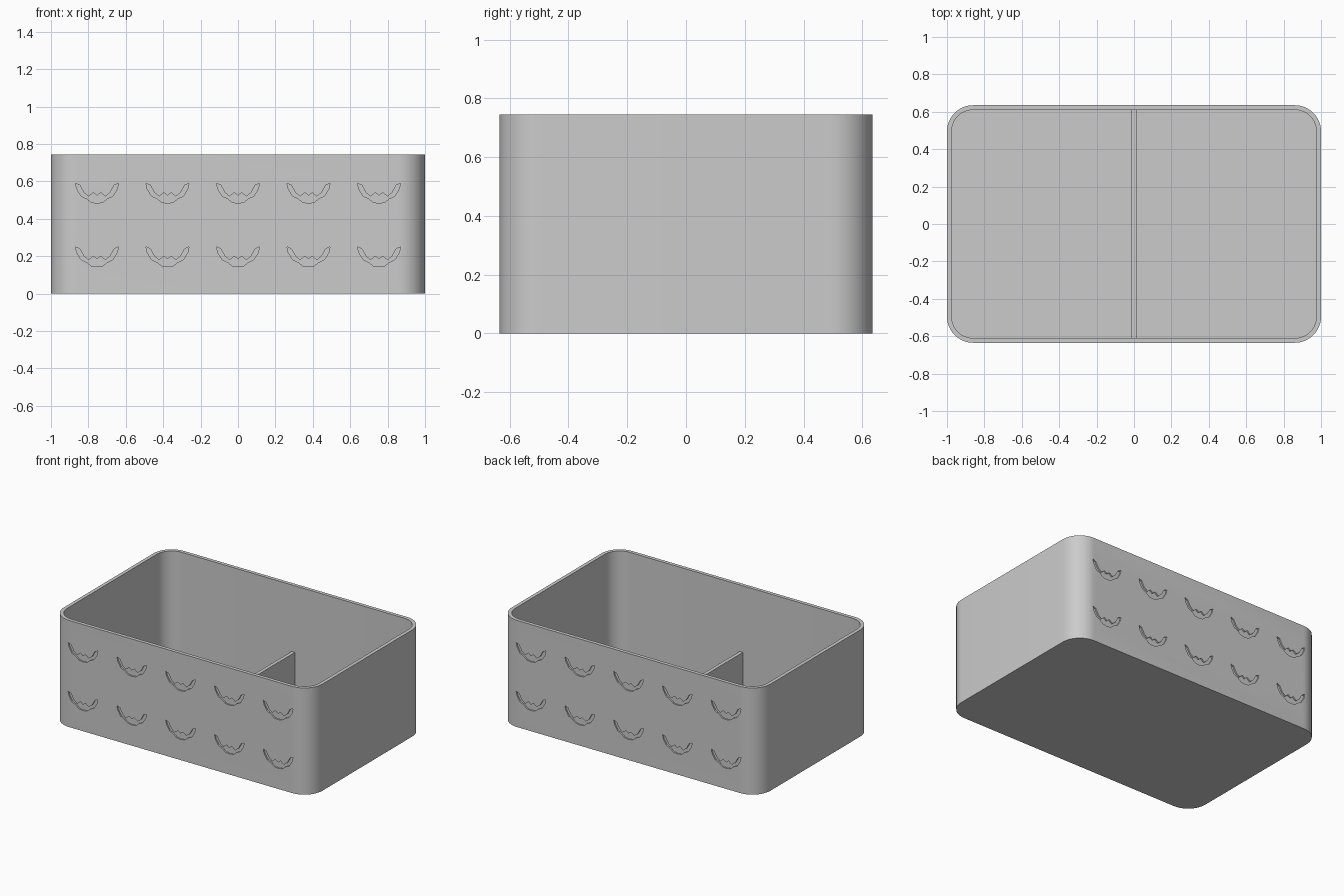
import bpy, bmesh, math
from mathutils import Matrix

cube = bpy.data.objects.get("Cube")
if cube:
    bpy.data.objects.remove(cube, do_unlink=True)

W, D, H = 1.0, 0.635, 0.745      # half width, half depth, height
WALL, RADIUS, FLOOR = 0.025, 0.14, 0.025

grey = bpy.data.materials.new("plain_grey")
grey.use_nodes = True
colour = (0.6, 0.6, 0.6, 1)
grey.diffuse_color = colour
grey.node_tree.nodes["Principled BSDF"].inputs["Base Color"].default_value = colour


def finish(name, bm):
    bmesh.ops.recalc_face_normals(bm, faces=bm.faces)
    mesh = bpy.data.meshes.new(name)
    bm.to_mesh(mesh)
    bm.free()
    mesh.materials.append(grey)
    obj = bpy.data.objects.new(name, mesh)
    bpy.context.collection.objects.link(obj)
    return obj


def rounded_ring(bm, inset, z, steps=12):
    """Ring of vertices around a rounded rectangle."""
    r = RADIUS - inset
    ring = []
    for q, (sx, sy) in enumerate([(1, 1), (-1, 1), (-1, -1), (1, -1)]):
        for i in range(steps + 1):
            a = (q + i / steps) * math.pi / 2
            ring.append(bm.verts.new((sx * (W - RADIUS) + r * math.cos(a),
                                      sy * (D - RADIUS) + r * math.sin(a), z)))
    return ring


# Open box: outer wall, rim, inner wall and floor
bm = bmesh.new()
rings = [rounded_ring(bm, 0, 0), rounded_ring(bm, 0, H),
         rounded_ring(bm, WALL, H), rounded_ring(bm, WALL, FLOOR)]
for a, b in zip(rings, rings[1:]):
    for i in range(len(a)):
        j = (i + 1) % len(a)
        bm.faces.new((a[i], a[j], b[j], b[i]))
bm.faces.new(rings[0])
bm.faces.new(rings[-1])
box = finish("box", bm)

# Winged ornament engraved in two rows of five on the front and back
half = [(0.02, 0.0), (0.045, -0.02), (0.07, 0.0), (0.092, 0.04), (0.115, 0.05),
        (0.108, 0.02), (0.085, -0.018), (0.055, -0.032), (0.03, -0.052)]
outline = [(0, -0.015)] + half + [(0, -0.056)] + [(-x, z) for x, z in reversed(half)]
DEPTH = 0.01
bm = bmesh.new()
for turn in (0, math.pi):
    for row in (0.2, 0.54):
        for col in range(-2, 3):
            verts = [bm.verts.new((col * 0.377 + x, -D - DEPTH, row + z)) for x, z in outline]
            face = bm.faces.new(verts)
            top = bmesh.ops.extrude_face_region(bm, geom=[face])["geom"]
            moved = [v for v in top if isinstance(v, bmesh.types.BMVert)]
            bmesh.ops.translate(bm, verts=moved, vec=(0, 2 * DEPTH, 0))
            bmesh.ops.rotate(bm, verts=verts + moved, cent=(0, 0, 0),
                             matrix=Matrix.Rotation(turn, 3, "Z"))
cutter = finish("ornament_cutter", bm)

cut = box.modifiers.new("engraving", "BOOLEAN")
cut.operation = "DIFFERENCE"
cut.solver = "EXACT"
cut.object = cutter
bpy.context.view_layer.objects.active = box
box.select_set(True)
bpy.ops.object.modifier_apply(modifier=cut.name)
bpy.data.objects.remove(cutter, do_unlink=True)
bpy.ops.object.shade_smooth_by_angle(angle=math.radians(30))

# Low divider across the middle
bm = bmesh.new()
DIV = 0.28
bmesh.ops.create_cube(bm, size=1, matrix=Matrix.Translation((0, 0, (DIV + FLOOR / 2) / 2))
                      @ Matrix.Diagonal((0.025, 2 * (D - WALL) + 0.01, DIV - FLOOR / 2, 1)))
finish("divider", bm)
